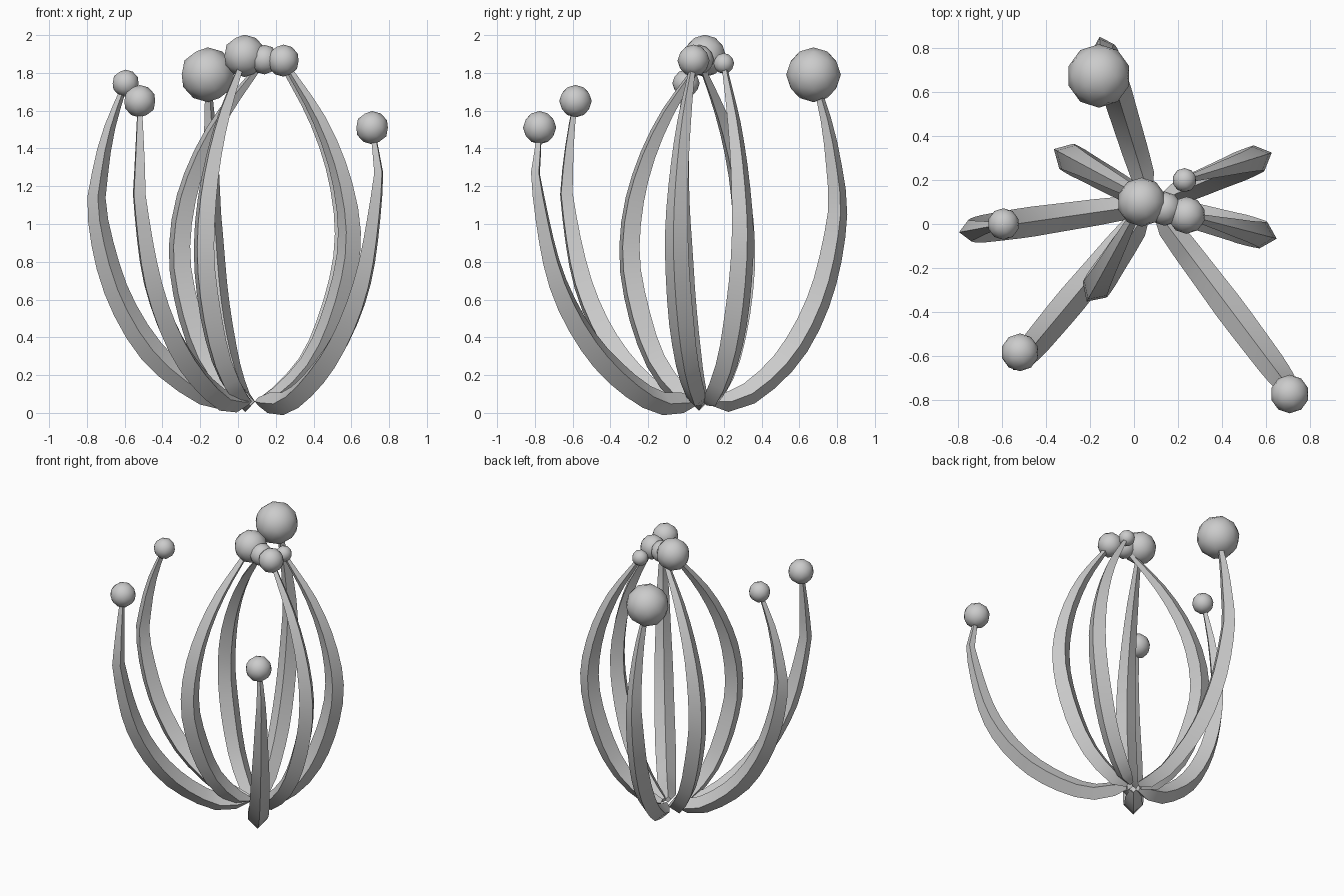
import bpy, bmesh
from mathutils import Vector

if "Cube" in bpy.data.objects:
    bpy.data.objects.remove(bpy.data.objects["Cube"])

HUB = Vector((.08, .09, .06))
STEPS = 16
# thickness along a stalk: (fraction of length, half-diagonal of diamond section)
TAPER = [(0, .022), (.05, .058), (.3, .069), (.55, .062), (.8, .04), (1, .014)]
# lower sweep of every stalk: (fraction of reach, fraction of bulge height)
SWEEP = [(.3, .09), (.64, .3), (.88, .62)]


def radius(t):
    for (a, ra), (b, rb) in zip(TAPER, TAPER[1:]):
        if t <= b:
            return ra + (rb - ra) * (t - a) / (b - a)
    return TAPER[-1][1]


def spline(pts, t):
    n = len(pts) - 1
    i = min(int(t * n), n - 1)
    u = t * n - i
    p1, p2 = pts[i], pts[i + 1]
    p0 = pts[i - 1] if i > 0 else p1 * 2 - p2
    p3 = pts[i + 2] if i + 2 <= n else p2 * 2 - p1
    return 0.5 * (p1 * 2 + (p2 - p0) * u + (p0 * 2 - p1 * 5 + p2 * 4 - p3) * u * u
                  + (p1 * 3 - p0 - p2 * 3 + p3) * u ** 3)


def finish(name, bm, angle):
    bmesh.ops.recalc_face_normals(bm, faces=bm.faces)
    me = bpy.data.meshes.new(name)
    bm.to_mesh(me)
    bm.free()
    ob = bpy.data.objects.new(name, me)
    bpy.context.collection.objects.link(ob)
    bpy.ops.object.select_all(action='DESELECT')
    ob.select_set(True)
    bpy.context.view_layer.objects.active = ob
    bpy.ops.object.shade_smooth_by_angle(angle=angle)


def stalk_path(bulge, tip, steep):
    """Sweep out from the hub to the bulge, then curl in parabolically to the tip."""
    out = (bulge - HUB) * Vector((1, 1, 0))
    pts = [HUB + out.normalized() * .045]
    for u, v in SWEEP:
        p = HUB + out * u
        p.z = bulge.z * (v + steep)
        pts.append(p)
    pts.append(bulge)
    for k in (1, 2, 3):
        w = k / 3
        p = bulge.lerp(tip, w * w)
        p.z = bulge.z + (tip.z - bulge.z) * w
        pts.append(p)
    return pts, out


def stalk(name, bulge, tip, steep):
    pts, out = stalk_path(bulge, tip, steep)
    # even spacing along the curve
    fine = [spline(pts, k / 300) for k in range(301)]
    dist = [0]
    for a, b in zip(fine, fine[1:]):
        dist.append(dist[-1] + (b - a).length)
    ts = [0] + [.045 + .955 * k / STEPS for k in range(STEPS + 1)]
    side = Vector((-out.y, out.x, 0)).normalized()
    bm = bmesh.new()
    rings = []
    for t in ts:
        k = min(range(301), key=lambda i: abs(dist[i] - t * dist[-1]))
        tan = (fine[min(k + 1, 300)] - fine[max(k - 1, 0)]).normalized()
        nrm = side.cross(tan).normalized()
        r = radius(t)
        rings.append([bm.verts.new(fine[k] + d * r) for d in (side, nrm, -side, -nrm)])
    for a, b in zip(rings, rings[1:]):
        for i in range(4):
            j = (i + 1) % 4
            bm.faces.new((a[i], a[j], b[j], b[i]))
    bm.faces.new(rings[0])
    bm.faces.new(rings[-1])
    finish(name, bm, 0.7)


def bulb(name, loc, r):
    bm = bmesh.new()
    bmesh.ops.create_icosphere(bm, subdivisions=2, radius=r)
    bmesh.ops.translate(bm, verts=bm.verts, vec=loc)
    finish(name, bm, 0.8)


# part name: (widest point of the stalk, bulb centre, bulb radius, steepness of the sweep)
ARMS = {
    "front_right": ((.74, -.79, 1.2), (.71, -.775, 1.51), .088, -.035),
    "front_left": ((-.52, -.63, 1.13), (-.52, -.585, 1.65), .086, -.02),
    "left": ((-.745, -.03, 1.05), (-.595, 0, 1.745), .072, 0),
    "back": ((-.14, .8, 1.03), (-.16, .675, 1.79), .145, -.01),
    # these four meet at the top
    "inner_right": ((.59, -.05, .9), (.24, .04, 1.865), .085, .02),
    "inner_back_right": ((.57, .3, .9), (.23, .2, 1.85), .055, .02),
    "inner_back_left": ((-.31, .31, .85), (.14, .07, 1.87), .078, .02),
    "inner_front_left": ((-.18, -.3, .85), (.035, .1, 1.89), .112, .02),
}
for name, (bulge, centre, r, steep) in ARMS.items():
    stalk(name + "_stalk", Vector(bulge), Vector(centre), steep)
    bulb(name + "_bulb", Vector(centre), r)
